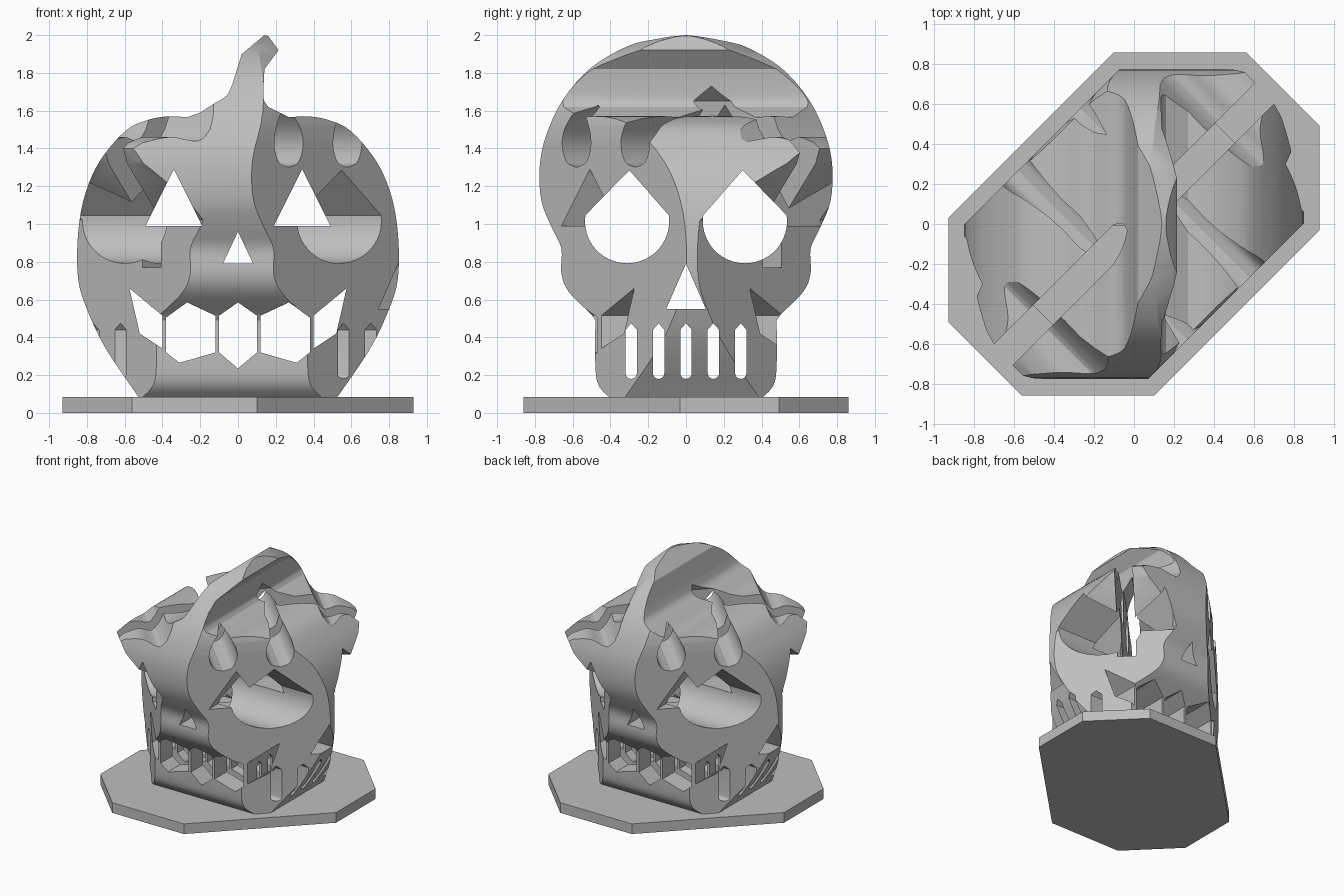
import bpy
import bmesh
from math import radians, sin, cos, pi
from mathutils import Vector

cube = bpy.data.objects.get("Cube")
if cube:
    bpy.data.objects.remove(cube, do_unlink=True)

grey = bpy.data.materials.new("plain_grey")
grey.use_nodes = True
grey.diffuse_color = (0.52, 0.52, 0.52, 1)
grey.node_tree.nodes["Principled BSDF"].inputs["Base Color"].default_value = grey.diffuse_color

# Direction in which each outline's horizontal axis points
PUMPKIN, SKULL, GHOST, TOMB = 0, 90, 45, -45


def spline(pts, steps=4):
    """Smooth open curve through the points."""
    p = [Vector(q) for q in pts]
    p = [p[0] * 2 - p[1]] + p + [p[-1] * 2 - p[-2]]
    out = []
    for i in range(1, len(p) - 2):
        a, b, c, d = p[i - 1:i + 3]
        for k in range(steps):
            t = k / steps
            out.append(tuple(0.5 * (2 * b + (c - a) * t + (2 * a - 5 * b + 4 * c - d) * t * t
                                    + (3 * b - a - 3 * c + d) * t ** 3)))
    return out + [tuple(p[-2])]


def arc(cx, cz, rx, rz, start, end, n=16):
    angles = [radians(start + (end - start) * i / n) for i in range(n + 1)]
    return [(cx + rx * cos(a), cz + rz * sin(a)) for a in angles]


def flip(pts):
    return [(-s, z) for s, z in reversed(pts)]


def shift(pts, ds):
    return [(s + ds, z) for s, z in pts]


def prisms(name, outlines, angle, depth=1.5):
    """Extrude upright outlines straight through the model."""
    a = radians(angle)
    across, along = Vector((cos(a), sin(a), 0)), Vector((-sin(a), cos(a), 0))
    bm = bmesh.new()
    for pts in outlines:
        ends = [[bm.verts.new(across * s + along * d + Vector((0, 0, z))) for s, z in pts]
                for d in (-depth, depth)]
        n = len(pts)
        bm.faces.new(ends[0])
        bm.faces.new(ends[1][::-1])
        for i in range(n):
            j = (i + 1) % n
            bm.faces.new((ends[0][j], ends[0][i], ends[1][i], ends[1][j]))
    bmesh.ops.recalc_face_normals(bm, faces=bm.faces)
    mesh = bpy.data.meshes.new(name)
    bm.to_mesh(mesh)
    bm.free()
    obj = bpy.data.objects.new(name, mesh)
    bpy.context.collection.objects.link(obj)
    mesh.materials.append(grey)
    return obj


def carve(obj, operation, outlines, angle):
    cutter = prisms("cutter", outlines, angle)
    cutter.hide_render = True
    mod = obj.modifiers.new("carve", 'BOOLEAN')
    mod.operation, mod.object, mod.solver = operation, cutter, 'EXACT'
    bpy.context.view_layer.objects.active = obj
    bpy.ops.object.modifier_apply(modifier=mod.name)
    bpy.data.objects.remove(cutter, do_unlink=True)


FLOOR = 0.06

# Pumpkin outline with its bent stem
side = spline([(0.51, FLOOR), (0.7, 0.34), (0.8, 0.55), (0.845, 0.7), (0.85, 0.9), (0.82, 1.12),
               (0.74, 1.32), (0.6, 1.49), (0.48, 1.55), (0.37, 1.57), (0.27, 1.565)])
stem = (spline([(0.16, 1.62), (0.135, 1.67), (0.14, 1.82)])
        + [(0.215, 1.92), (0.16, 1.995), (0.14, 2.0), (0.02, 1.9)]
        + spline([(-0.03, 1.74), (-0.06, 1.68), (-0.13, 1.635), (-0.2, 1.59)]))
pumpkin = side + stem + flip(side)

# Skull outline
half_skull = spline([(0.38, FLOOR), (0.46, 0.14), (0.48, 0.25), (0.48, 0.49)], 3) + spline(
    [(0.5, 0.52), (0.62, 0.64), (0.66, 0.74), (0.66, 0.87), (0.71, 0.98), (0.765, 1.12),
     (0.775, 1.3), (0.74, 1.47), (0.65, 1.66), (0.5, 1.83), (0.3, 1.945), (0.14, 1.985), (0, 2.0)])
skull = half_skull + flip(half_skull)[1:]

# Ghost outline with raised arms and a round head
half_ghost = [(0.645, FLOOR), (0.645, 1.02), (0.9, 1.32), (0.93, 1.4)] + spline(
    [(0.89, 1.43), (0.78, 1.46), (0.68, 1.44), (0.62, 1.5)]) + arc(0, 1.36, 0.62, 0.65, 20, 90)
ghost = half_ghost + flip(half_ghost)[1:]

# Gravestone outline with an arched top
gravestone = [(-0.6, FLOOR), (0.6, FLOOR)] + arc(0, 1.45, 0.6, 0.56, 0, 180, 24)

body = prisms("four_way_body", [pumpkin], PUMPKIN)
carve(body, 'INTERSECT', [skull], SKULL)
carve(body, 'INTERSECT', [ghost], GHOST)
carve(body, 'INTERSECT', [gravestone], TOMB)

# Pumpkin face: triangle eyes and nose, mouth split by thin bars
eye = [(0.19, 0.99), (0.49, 0.99), (0.34, 1.29)]
nose = [(-0.08, 0.79), (0.08, 0.79), (0, 0.96)]
middle_gap = [(-0.1, 0.32), (0, 0.235), (0.1, 0.32), (0.1, 0.515), (0, 0.585), (-0.1, 0.515)]
side_gap = [(0.12, 0.32), (0.31, 0.265), (0.38, 0.32), (0.38, 0.505), (0.27, 0.585), (0.12, 0.515)]
corner_gap = [(0.4, 0.34), (0.52, 0.42), (0.575, 0.66), (0.4, 0.515)]
carve(body, 'DIFFERENCE', [eye, flip(eye), nose, middle_gap, side_gap, flip(side_gap),
                           corner_gap, flip(corner_gap)], PUMPKIN)

# Skull face: pointed round eyes, nose, and slots between the teeth
socket = [(0.3, 1.285)] + arc(0.312, 1.015, 0.223, 0.223, 172, 368, 24)
skull_nose = [(-0.105, 0.55), (0.105, 0.55), (0, 0.79)]
slot = arc(0, 0.21, 0.03, 0.03, 180, 360, 8) + [(0.03, 0.44), (0, 0.475), (-0.03, 0.44)]
slots = [shift(slot, 0.145 * i) for i in range(-2, 3)]
carve(body, 'DIFFERENCE', [socket, flip(socket), skull_nose] + slots, SKULL)

# Ghost eyes: upright drops
half_drop = spline([(0, 1.3), (0.07, 1.325), (0.105, 1.4), (0.1, 1.48), (0.06, 1.56), (0, 1.63)])
drop = half_drop + flip(half_drop)[1:-1]
carve(body, 'DIFFERENCE', [shift(drop, 0.22), shift(drop, -0.22)], GHOST)

# Gravestone slit with a pointed top
slit = [(-0.07, 0.77), (0.07, 0.77), (0.07, 1.65), (0, 1.73), (-0.07, 1.65)]
carve(body, 'DIFFERENCE', [slit], TOMB)

bpy.ops.object.select_all(action='DESELECT')
body.select_set(True)
bpy.context.view_layer.objects.active = body
bpy.ops.object.shade_smooth_by_angle(angle=radians(22))

# Eight-sided base plate, clipped along both diagonals
BASE_TOP = 0.085
base = prisms("base_plate", [[(-0.93, 0), (0.93, 0), (0.93, BASE_TOP), (-0.93, BASE_TOP)]], PUMPKIN, 0.86)
for width, angle in ((0.68, TOMB), (1.005, GHOST)):
    carve(base, 'INTERSECT', [[(-width, -1), (width, -1), (width, 1), (-width, 1)]], angle)
